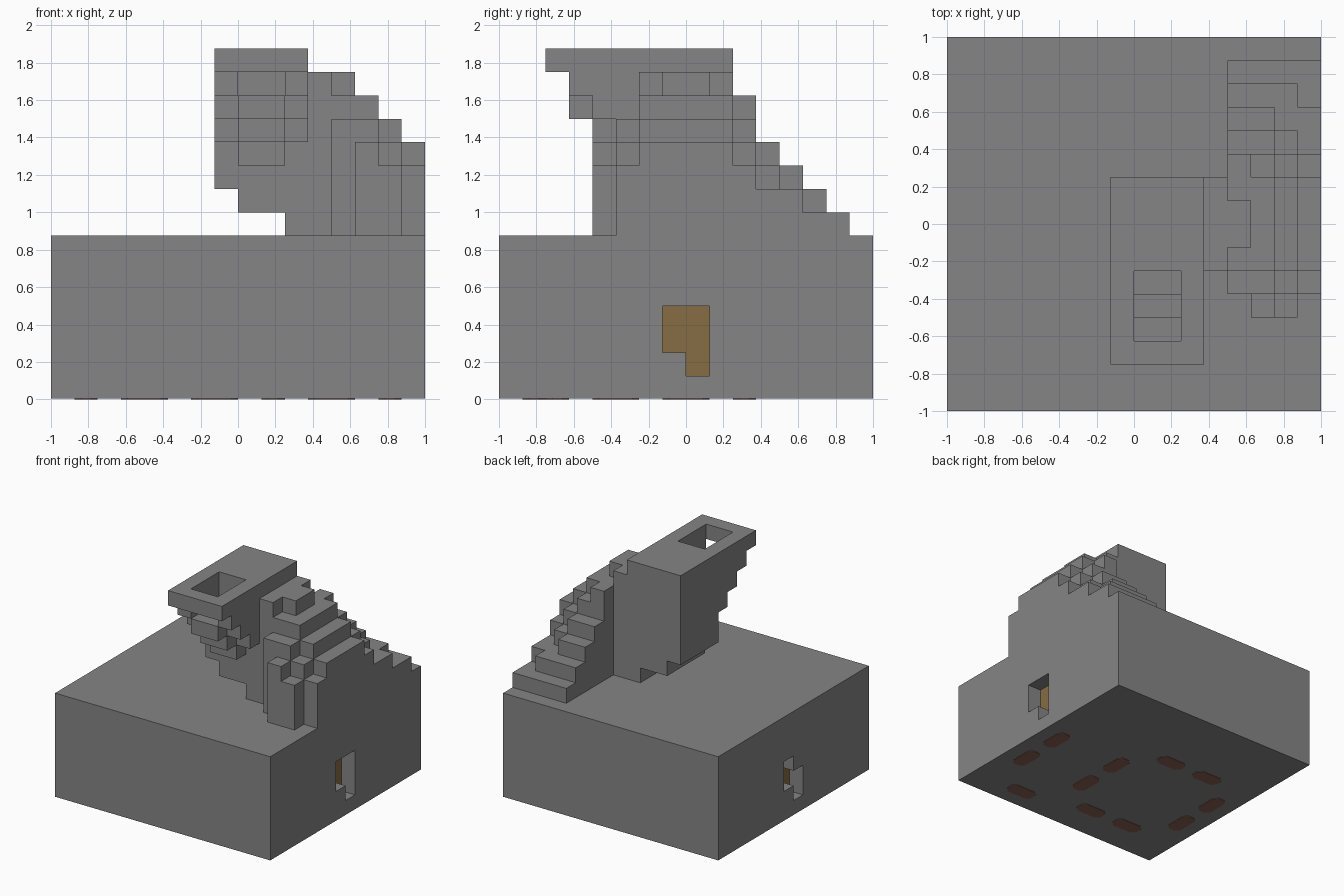
import bpy, bmesh, math
from mathutils import Vector

U = 0.125  # size of one block

old = bpy.data.objects.get("Cube")
if old:
    bpy.data.objects.remove(old, do_unlink=True)


def material(name, rgb):
    m = bpy.data.materials.new(name)
    m.use_nodes = True
    m.diffuse_color = (*rgb, 1)
    m.node_tree.nodes["Principled BSDF"].inputs["Base Color"].default_value = (*rgb, 1)
    return m


stone = material("stone_grey", (0.235, 0.235, 0.235))
ochre = material("ochre", (0.24, 0.15, 0.056))
clay = material("clay_brown", (0.25, 0.12, 0.093))


def block(x0, x1, y0, y1, z0, z1):
    return {(x, y, z) for x in range(x0, x1) for y in range(y0, y1) for z in range(z0, z1)}


def finish(name, bm, mats):
    mesh = bpy.data.meshes.new(name)
    bm.to_mesh(mesh)
    bm.free()
    for m in mats:
        mesh.materials.append(m)
    obj = bpy.data.objects.new(name, mesh)
    bpy.context.collection.objects.link(obj)
    return obj


def build(name, cells, mats, rule=None, lift=0.0):
    """Outer skin of a set of blocks, merged into large flat faces."""
    bm = bmesh.new()
    verts = {}
    for cell in cells:
        for axis in range(3):
            for side in (0, 1):
                step = [0, 0, 0]
                step[axis] = 2 * side - 1
                if tuple(c + s for c, s in zip(cell, step)) in cells:
                    continue
                b, c = (axis + 1) % 3, (axis + 2) % 3
                ring = []
                for p, q in ((0, 0), (1, 0), (1, 1), (0, 1)):
                    k = list(cell)
                    k[axis] += side
                    k[b] += p
                    k[c] += q
                    k = tuple(k)
                    if k not in verts:
                        verts[k] = bm.verts.new(Vector(k) * U)
                    ring.append(verts[k])
                face = bm.faces.new(ring if side else ring[::-1])
                if rule:
                    face.material_index = rule(face.calc_center_median(), axis)
    bmesh.ops.dissolve_limit(bm, angle_limit=math.radians(1), verts=bm.verts[:],
                             edges=bm.edges[:], delimit={'MATERIAL'})
    for v in bm.verts:
        if v.co.z < 0.001:
            v.co.z = lift
    return finish(name, bm, mats)


# Square base with a stepped pocket in each side, ochre at the back of it
base = block(-8, 8, -8, 8, 0, 7)
base -= block(7, 8, -1, 0, 2, 4) | block(7, 8, 0, 1, 1, 4)
base -= block(-8, -7, 0, 1, 2, 4) | block(-8, -7, -1, 0, 1, 3)
build("base", base, [stone, ochre],
      lambda c, axis: int(axis == 0 and abs(c.x) < 7.5 * U), lift=0.004)

# Stepped hillside: (first row, last row, tops of the four columns)
hill = set()
for y0, y1, tops in [(-4, -3, (7, 11, 10, 7)), (-3, -2, (12, 12, 11, 10)),
                     (-2, -1, (13, 13, 12, 11)), (-1, 1, (14, 13, 12, 11)),
                     (1, 2, (13, 13, 12, 11)), (2, 3, (13, 12, 11, 10)),
                     (3, 4, (11, 11, 10, 9)), (4, 5, (10, 10, 9, 9)),
                     (5, 6, (9, 9, 9, 8)), (6, 7, (8, 8, 8, 8))]:
    for i, top in enumerate(tops):
        hill |= block(4 + i, 5 + i, y0, y1, 7, top)
build("hillside", hill, [stone])

# Tower with a stepped underside
tower = block(-1, 0, -2, 2, 9, 14) | block(0, 2, -2, 2, 8, 14) | block(2, 4, -2, 2, 7, 14)
# Overhanging slab and the corbels that carry it
tower |= block(-1, 3, -6, 2, 14, 15)
for i in range(3):
    y = -5 + i
    tower |= block(-1, 3, y, y + 1, 13 - i, 14)
    tower |= block(0, 2, y, y + 1, 12 - i, 14)
# Chute stepping down through the slab
for i in range(3):
    tower -= block(0, 2, -5 + i, -4 + i, 13 - i, 15)
build("tower", tower, [stone])


# Clipped plates set in the underside
def plate(name, cx, cy, along_x):
    a, b, c = U, U / 2, 0.28 * U
    if not along_x:
        a, b = b, a
    outline = []
    for sx, sy in ((1, 1), (-1, 1), (-1, -1), (1, -1)):
        pair = [(sx * a, sy * (b - c)), (sx * (a - c), sy * b)]
        outline += pair if sx * sy > 0 else pair[::-1]
    bm = bmesh.new()
    ring = [bm.verts.new((cx * U + x, cy * U + y, 0.006)) for x, y in outline]
    top = bm.faces.new(ring)
    low = bmesh.ops.extrude_face_region(bm, geom=[top])["geom"]
    for v in low:
        if isinstance(v, bmesh.types.BMVert):
            v.co.z = 0
    bmesh.ops.recalc_face_normals(bm, faces=bm.faces[:])
    finish(name, bm, [clay])


count = 0
for x in (6.5, 1.5, -6.5):
    for y in (-3, 0):
        count += 1
        plate(f"underside_plate_{count}", x, y, False)
for y in (2.5, -5.5):
    for x in (-1, -4):
        count += 1
        plate(f"underside_plate_{count}", x, y, True)
plate("underside_plate_corner", 4, -6.5, True)
